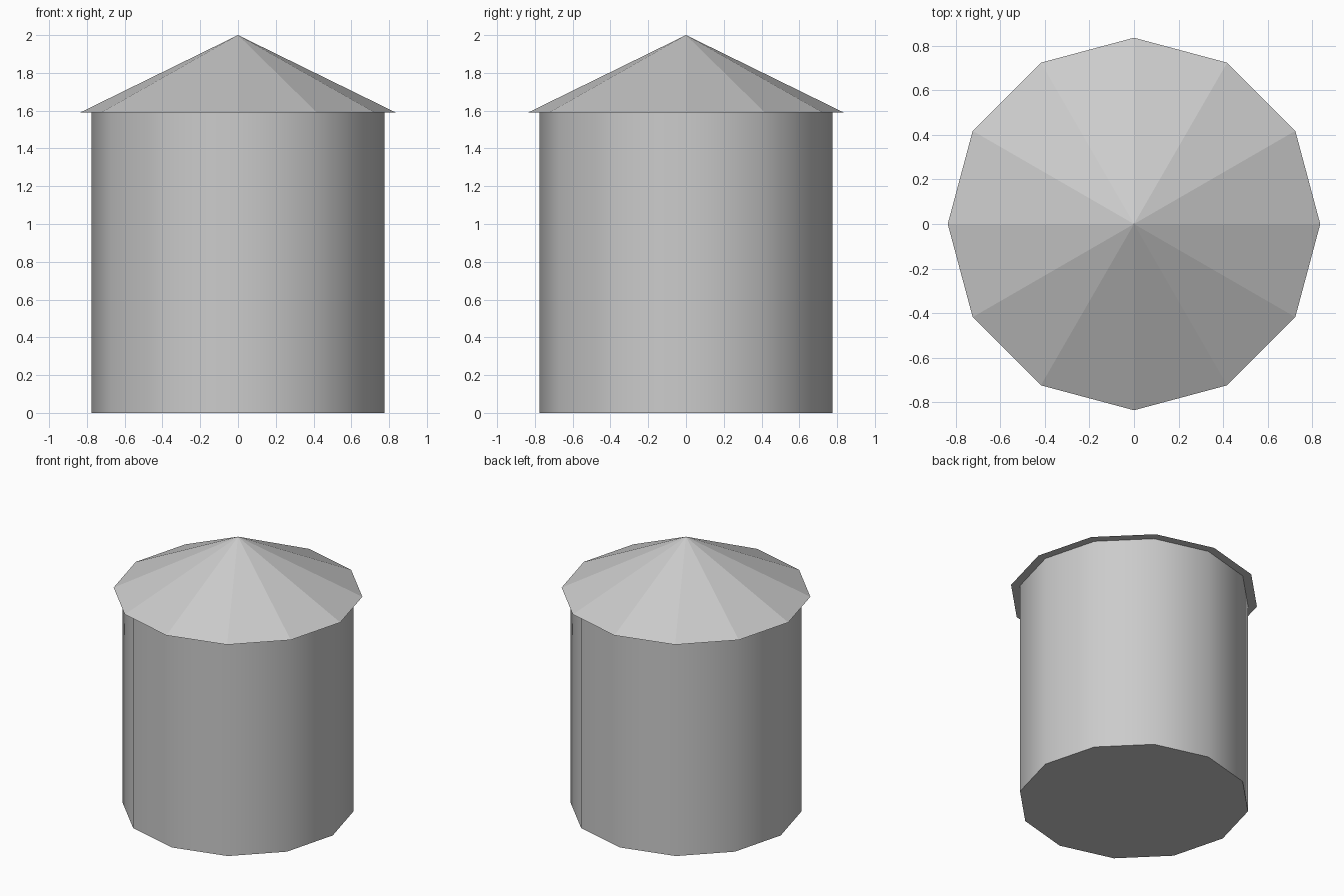
import bpy
import math

cube = bpy.data.objects.get("Cube")
if cube:
    bpy.data.objects.remove(cube, do_unlink=True)

SIDES = 12
EAVE_Z = 1.59
TOP_Z = 2.0
BODY_RADIUS = 0.775
ROOF_RADIUS = 0.836

# One plain grey for the whole tank
grey = bpy.data.materials.new("light grey metal")
grey.use_nodes = True
grey.diffuse_color = (0.6, 0.6, 0.6, 1)
grey.node_tree.nodes["Principled BSDF"].inputs["Base Color"].default_value = (0.6, 0.6, 0.6, 1)


def add_cone(name, bottom, top, z0, z1):
    """Twelve-sided cone or cylinder with corners on the x and y axes."""
    bpy.ops.mesh.primitive_cone_add(
        vertices=SIDES, radius1=bottom, radius2=top,
        depth=z1 - z0, location=(0, 0, (z0 + z1) / 2))
    obj = bpy.context.object
    obj.name = name
    obj.data.materials.append(grey)
    return obj


# Round wall, smooth around the sides with crisp rims
add_cone("tank_body", BODY_RADIUS, BODY_RADIUS, 0, EAVE_Z)
bpy.ops.object.shade_smooth_by_angle(angle=math.radians(40))

# Faceted conical roof with a slight overhang
add_cone("roof", ROOF_RADIUS, 0, EAVE_Z, TOP_Z)
bpy.ops.object.shade_flat()
